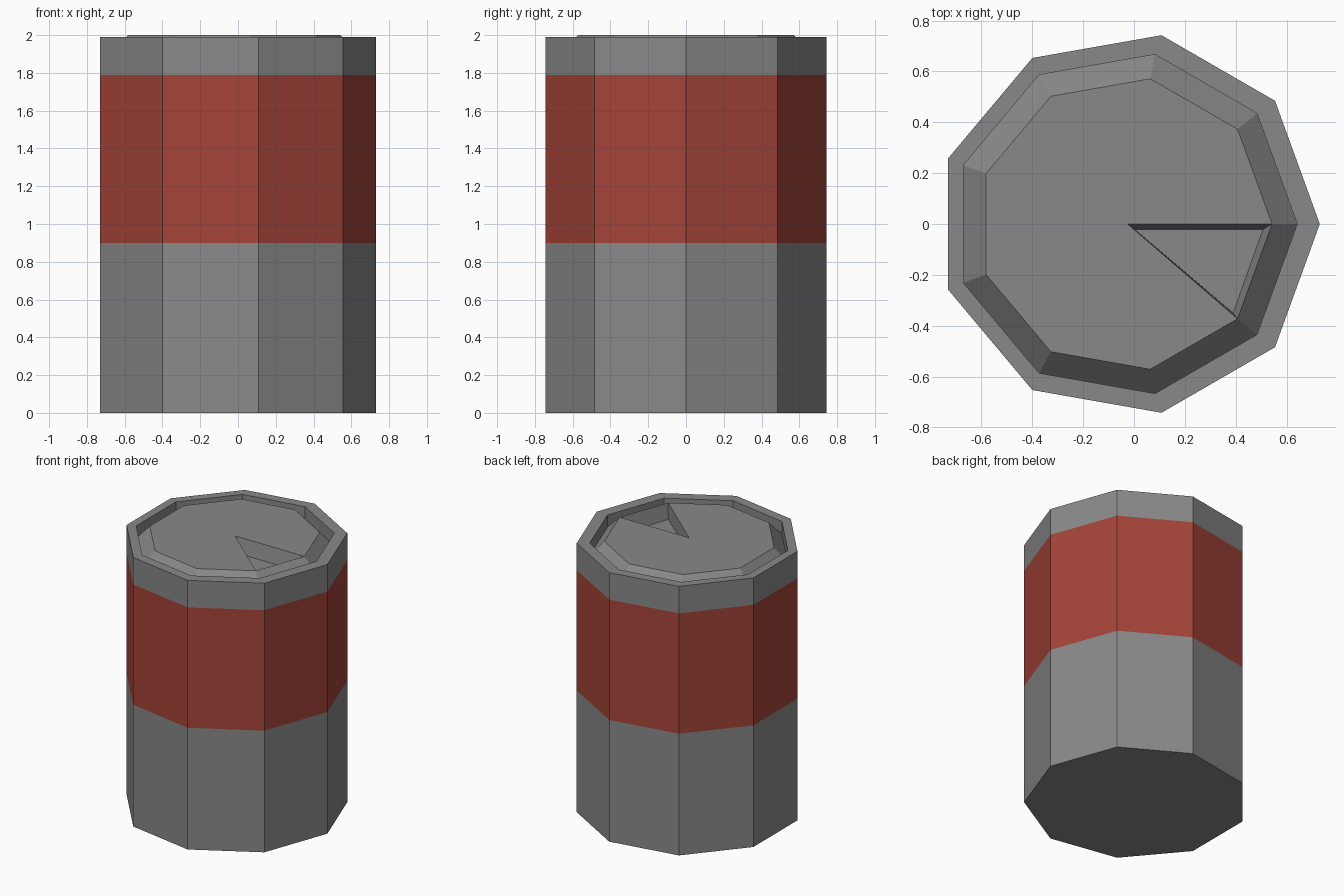
import bpy, bmesh, math
from mathutils import Vector

if "Cube" in bpy.data.objects:
    bpy.data.objects.remove(bpy.data.objects["Cube"])

SIDES = 9


def material(name, rgb):
    m = bpy.data.materials.new(name)
    m.diffuse_color = (*rgb, 1)
    m.use_nodes = True
    m.node_tree.nodes["Principled BSDF"].inputs["Base Color"].default_value = m.diffuse_color
    return m


grey = material("steel grey", (0.25, 0.25, 0.25))
red = material("band red", (0.37, 0.058, 0.039))


def ring(bm, radius, z, cx):
    return [bm.verts.new((cx + radius * math.cos(math.tau * i / SIDES),
                          radius * math.sin(math.tau * i / SIDES), z))
            for i in range(SIDES)]


def bridge(bm, a, b):
    n = len(a)
    return [bm.faces.new((a[i], a[(i + 1) % n], b[(i + 1) % n], b[i])) for i in range(n)]


def finish(name, bm):
    mesh = bpy.data.meshes.new(name)
    bm.to_mesh(mesh)
    bm.free()
    mesh.materials.append(grey)
    mesh.materials.append(red)
    ob = bpy.data.objects.new(name, mesh)
    bpy.context.collection.objects.link(ob)
    return ob


# One shell: base, banded wall, rim, sunken groove and lid with open wedge
bm = bmesh.new()
profile = [(0.754, 0, -0.023), (0.754, 0.9, -0.023), (0.754, 1.79, -0.023),
           (0.754, 1.99, -0.023), (0.677, 1.99, -0.035),
           (0.677, 1.90, -0.035), (0.58, 2.0, -0.037)]
rings = [ring(bm, *p) for p in profile]
bm.faces.new(rings[0][::-1])
for a, b in zip(rings, rings[1:]):
    bridge(bm, a, b)

# Lid fan, leaving the last sector open
lid = rings[-1]
centre = bm.verts.new((-0.025, 0, 2.0))
for i in range(SIDES - 1):
    bm.faces.new((centre, lid[i], lid[i + 1]))

# Wedge pit: tapered walls and a sunken floor
mouth = [centre, lid[-1], lid[0]]
floor = [bm.verts.new(Vector((x, y, 1.89)))
         for x, y in ((0.005, -0.022), (0.39, -0.35), (0.507, -0.022))]
bridge(bm, mouth, floor)
bm.faces.new(floor)

# Red band by height
for f in bm.faces:
    z = f.calc_center_median().z
    if abs(f.normal.z) < 0.1 and 0.9 < z < 1.79:
        f.material_index = 1
bm.normal_update()
for f in bm.faces:
    zs = [v.co.z for v in f.verts]
    f.material_index = int(min(zs) > 0.89 and max(zs) < 1.8)
finish("barrel", bm)
